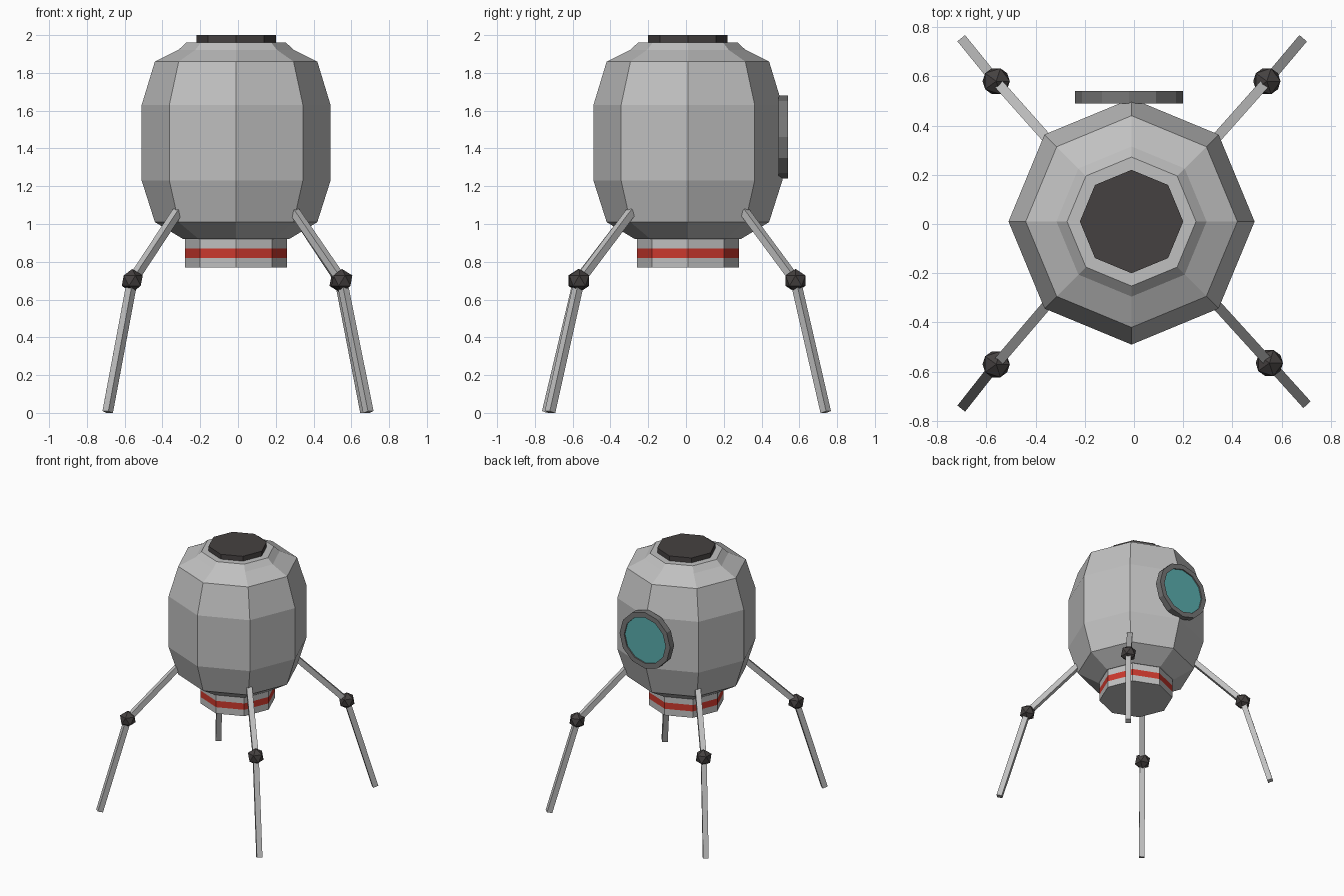
import bpy, bmesh, math
from mathutils import Vector, Matrix

cube = bpy.data.objects.get("Cube")
if cube:
    bpy.data.objects.remove(cube, do_unlink=True)

CENTRE = Vector((-0.01, 0.01, 0))


def material(name, r, g, b):
    mat = bpy.data.materials.new(name)
    mat.use_nodes = True
    mat.diffuse_color = (r, g, b, 1)
    mat.node_tree.nodes["Principled BSDF"].inputs["Base Color"].default_value = (r, g, b, 1)
    return mat


hull = material("light grey metal", 0.53, 0.53, 0.53)
dark = material("dark charcoal", 0.06, 0.053, 0.052)
rim_grey = material("mid grey metal", 0.18, 0.18, 0.18)
red = material("red paint", 0.6, 0.04, 0.026)
teal = material("teal glass", 0.1, 0.42, 0.42)


def finish(bm, name, mats, matrix=Matrix()):
    bmesh.ops.recalc_face_normals(bm, faces=bm.faces)
    mesh = bpy.data.meshes.new(name)
    bm.to_mesh(mesh)
    bm.free()
    for mat in mats:
        mesh.materials.append(mat)
    obj = bpy.data.objects.new(name, mesh)
    bpy.context.collection.objects.link(obj)
    obj.matrix_world = matrix
    return obj


def lathe(name, profile, sides, mats, matrix, rule=None):
    """Spin (radius, height) points into a capped faceted solid."""
    bm = bmesh.new()
    rings = []
    for r, z in profile:
        angles = [math.tau * i / sides for i in range(sides)]
        rings.append([bm.verts.new((r * math.cos(a), r * math.sin(a), z)) for a in angles])
    for low, high in zip(rings, rings[1:]):
        for i in range(sides):
            j = (i + 1) % sides
            bm.faces.new((low[i], low[j], high[j], high[i]))
    bm.faces.new(rings[0])
    bm.faces.new(rings[-1])
    if rule:
        for face in bm.faces:
            face.material_index = rule(face)
    return finish(bm, name, mats, matrix)


def strut(name, start, end, width):
    """Square bar with one flat side turned upward and outward."""
    axis = (end - start).normalized()
    side = axis.cross(Vector((0, 0, 1))).normalized()
    up = side.cross(axis)
    rot = Matrix((side, up, axis)).transposed().to_4x4()
    bm = bmesh.new()
    bmesh.ops.create_cube(bm, size=1, matrix=Matrix.Diagonal((width, width, (end - start).length, 1)))
    return finish(bm, name, [hull], Matrix.Translation((start + end) / 2) @ rot)


# Faceted hull, hatch and engine collar with painted band
upright = Matrix.Translation(CENTRE)
lathe("hull", [(0.28, 0.92), (0.43, 1.01), (0.5, 1.23), (0.5, 1.63),
               (0.43, 1.86), (0.305, 1.922), (0.262, 1.962)], 8, [hull], upright)
lathe("top_hatch", [(0.21, 1.95), (0.21, 2.0)], 8, [dark], upright)
lathe("collar", [(0.27, 0.77), (0.27, 0.82), (0.27, 0.87), (0.27, 0.94)], 8, [hull, red], upright,
      lambda f: int(0.82 < f.calc_center_median().z < 0.87 and abs(f.normal.z) < 0.5))

# Round porthole on the back with recessed glass
facing_back = Matrix.Translation((-0.02, 0.49, 1.46)) @ Matrix.Rotation(-math.pi / 2, 4, "X")
lathe("porthole", [(0.22, 0), (0.22, 0.05), (0.18, 0.05), (0.18, 0.04)], 12, [rim_grey, teal],
      facing_back, lambda f: int(len(f.verts) == 12 and f.calc_center_median().z > 0.02))

# Four jointed legs: side signs, knee and foot positions
legs = {
    "back_right": (-1, 1, (-0.56, 0.58), (-0.69, 0.74)),
    "back_left": (1, 1, (0.54, 0.58), (0.675, 0.74)),
    "front_right": (-1, -1, (-0.56, -0.57), (-0.69, -0.735)),
    "front_left": (1, -1, (0.55, -0.565), (0.69, -0.72)),
}
for name, (sx, sy, knee_xy, foot_xy) in legs.items():
    hip = CENTRE + Vector((0.31 * sx, 0.3 * sy, 1.065))
    knee = Vector((*knee_xy, 0.7))
    foot = Vector((*foot_xy, 0.004))
    strut(name + "_upper_leg", hip, knee, 0.04)
    strut(name + "_lower_leg", knee, foot, 0.04)
    bm = bmesh.new()
    bmesh.ops.create_icosphere(bm, subdivisions=1, radius=0.062)
    finish(bm, name + "_knee", [dark], Matrix.Translation(knee))
